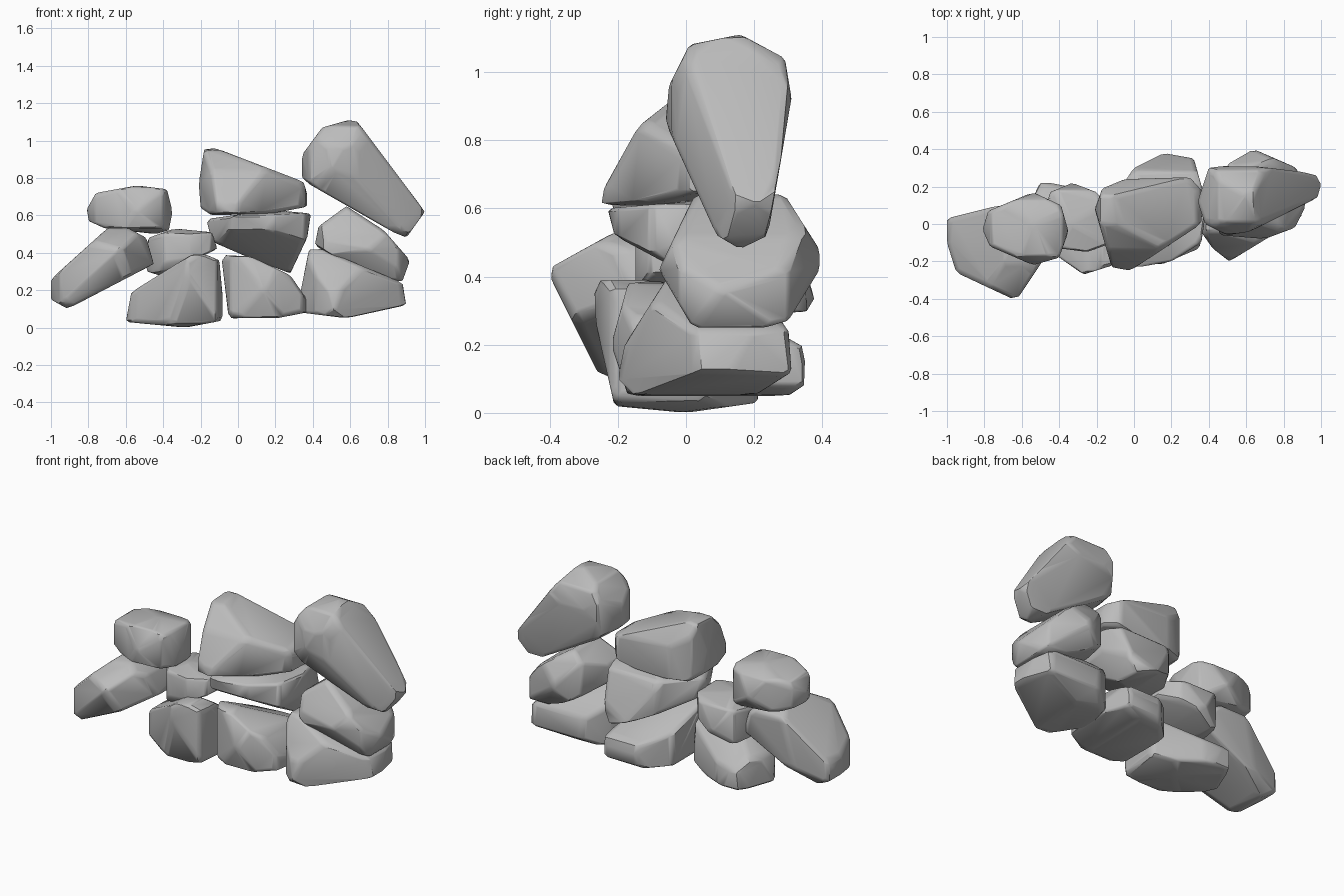
import bpy
import bmesh
from mathutils import Vector

default_cube = bpy.data.objects.get("Cube")
if default_cube:
    bpy.data.objects.remove(default_cube, do_unlink=True)

# One plain stone colour
stone = bpy.data.materials.new("stone_grey")
stone.use_nodes = True
grey = (0.5, 0.5, 0.5, 1)
stone.diffuse_color = grey
stone.node_tree.nodes["Principled BSDF"].inputs["Base Color"].default_value = grey


def cut_to_outline(block, outline, horizontal, vertical):
    """Trim the block with one plane per edge of a convex outline."""
    points = [Vector(p) for p in outline]
    middle = sum(points, Vector((0, 0))) / len(points)
    for start, end in zip(points, points[1:] + points[:1]):
        edge = end - start
        normal = Vector((edge.y, -edge.x)).normalized()
        if normal.dot(start - middle) < 0:
            normal.negate()
        reach = max(normal.dot(p) for p in points)
        direction = Vector((0, 0, 0))
        direction[horizontal], direction[vertical] = normal
        bmesh.ops.bisect_plane(
            block, geom=block.verts[:] + block.edges[:] + block.faces[:],
            dist=0.0001, plane_co=direction * reach, plane_no=direction,
            clear_outer=True)
        open_edges = [e for e in block.edges if e.is_boundary]
        if open_edges:
            bmesh.ops.holes_fill(block, edges=open_edges, sides=0)


def hull_of(points):
    """Wrap points in a convex skin with clean flat facets."""
    skin = bmesh.new()
    for p in points:
        skin.verts.new(p)
    bmesh.ops.remove_doubles(skin, verts=skin.verts[:], dist=0.01)
    bmesh.ops.convex_hull(skin, input=skin.verts[:])
    loose = [v for v in skin.verts if not v.link_faces]
    bmesh.ops.delete(skin, geom=loose, context='VERTS')
    bmesh.ops.dissolve_limit(skin, angle_limit=0.03,
                             verts=skin.verts[:], edges=skin.edges[:])
    bmesh.ops.recalc_face_normals(skin, faces=skin.faces[:])
    return skin


def rock(name, front, top, side):
    """Carve a rock from its three outlines, then wear down the edges."""
    block = bmesh.new()
    bmesh.ops.create_cube(block, size=4)
    cut_to_outline(block, front, 0, 2)
    cut_to_outline(block, top, 0, 1)
    cut_to_outline(block, side, 1, 2)
    skin = hull_of([v.co.copy() for v in block.verts])
    block.free()
    for wear in (0.16, 0.1):
        worn = [v.co.lerp(f.calc_center_median(), wear)
                for f in skin.faces for v in f.verts]
        skin.free()
        skin = hull_of(worn)
    for face in skin.faces:
        face.smooth = True
    for edge in skin.edges:
        edge.smooth = edge.calc_face_angle(0) < 0.6
    mesh = bpy.data.meshes.new(name)
    skin.to_mesh(mesh)
    skin.free()
    mesh.materials.append(stone)
    obj = bpy.data.objects.new(name, mesh)
    bpy.context.collection.objects.link(obj)
    return obj


# Bottom course
rock("bottom_rock_right_end",
     front=[(-.6, .03), (-.28, 0), (-.07, .04), (-.1, .36), (-.17, .39),
            (-.25, .39), (-.57, .19)],
     top=[(-.6, 0), (-.5, .23), (-.35, .2), (-.08, .05), (-.11, -.22),
          (-.27, -.27), (-.57, -.06)],
     side=[(-.28, .33), (-.25, .39), (-.1, .39), (.22, .15), (.21, .03),
           (0, 0), (-.21, .02)])
rock("bottom_rock_middle",
     front=[(-.09, .39), (-.05, .05), (.16, .04), (.36, .08), (.39, .12),
            (.28, .28), (.07, .38)],
     top=[(-.09, -.05), (-.05, .2), (.1, .35), (.32, .35), (.39, .1),
          (.35, -.13), (.14, -.22), (-.04, -.15)],
     side=[(-.22, .2), (-.17, .38), (-.08, .39), (.34, .2), (.36, .09),
           (.3, .05), (-.17, .05)])
rock("bottom_rock_left_end",
     front=[(.38, .42), (.32, .12), (.34, .08), (.58, .05), (.9, .12),
            (.88, .24), (.45, .42)],
     top=[(.33, 0), (.37, .2), (.5, .31), (.85, .31), (.92, .05),
          (.51, -.2), (.42, -.13)],
     side=[(-.2, .1), (-.18, .2), (-.04, .42), (.1, .42), (.3, .25),
           (.31, .12), (.2, .05), (-.15, .05)])

# Middle course
rock("middle_rock_small",
     front=[(-.49, .3), (-.48, .48), (-.34, .53), (-.14, .51), (-.11, .42),
            (-.25, .36), (-.42, .28)],
     top=[(-.49, 0), (-.45, .17), (-.33, .22), (-.2, .17), (-.11, .05),
          (-.14, -.11), (-.25, -.15), (-.4, -.13)],
     side=[(-.15, .5), (-.17, .4), (-.1, .3), (.15, .27), (.22, .36),
           (.18, .5), (0, .53)])
rock("middle_rock_centre",
     front=[(-.17, .58), (-.14, .46), (.09, .36), (.28, .29), (.37, .48),
            (.39, .61), (.18, .63)],
     top=[(-.17, .05), (0, .3), (.16, .38), (.32, .35), (.39, .1),
          (.36, -.1), (.2, -.2), (-.03, -.24)],
     side=[(-.23, .6), (-.21, .52), (.2, .3), (.37, .28), (.38, .34),
           (.28, .6), (.1, .63)])
rock("middle_rock_left_end",
     front=[(.58, .65), (.43, .54), (.41, .44), (.61, .32), (.78, .25),
            (.88, .25), (.92, .36), (.78, .52)],
     top=[(.41, .1), (.5, .32), (.64, .4), (.87, .3), (.92, .1),
          (.86, -.02), (.7, -.08), (.46, -.06)],
     side=[(-.08, .42), (.03, .65), (.29, .64), (.41, .45), (.3, .27),
           (.16, .23), (.02, .25)])

# Leaning slab and its cap
rock("leaning_slab",
     front=[(-1, .26), (-1, .15), (-.91, .1), (-.45, .34), (-.49, .48),
            (-.62, .55), (-.7, .53)],
     top=[(-1, .03), (-1, -.1), (-.95, -.26), (-.63, -.41), (-.45, -.14),
          (-.46, .1), (-.72, .1)],
     side=[(-.41, .42), (-.25, .1), (0, .1), (.08, .2), (.1, .5),
           (-.05, .55), (-.21, .53)])
rock("cap_rock",
     front=[(-.81, .63), (-.8, .57), (-.71, .53), (-.44, .5), (-.37, .52),
            (-.35, .62), (-.38, .74), (-.54, .76), (-.76, .72)],
     top=[(-.81, -.03), (-.78, .07), (-.54, .17), (-.39, .1), (-.35, -.04),
          (-.4, -.18), (-.54, -.22), (-.77, -.12)],
     side=[(-.22, .62), (-.19, .53), (.1, .5), (.17, .6), (.13, .72),
           (0, .76), (-.17, .75)])

# Top course
rock("top_rock_centre",
     front=[(-.12, .96), (-.18, .96), (-.21, .77), (-.2, .64), (-.14, .6),
            (.18, .61), (.39, .65), (.35, .78)],
     top=[(-.21, .08), (-.17, .19), (-.05, .24), (.3, .25), (.37, .17),
          (.36, 0), (-.02, -.25), (-.12, -.23)],
     side=[(-.25, .61), (-.24, .66), (-.14, .84), (0, .95), (.15, .96),
           (.25, .8), (.24, .6)])
rock("top_rock_tall",
     front=[(.34, .92), (.34, .79), (.83, .51), (.9, .48), (1, .62),
            (.64, 1.1), (.59, 1.11), (.45, 1.07)],
     top=[(.34, .12), (.38, 0), (.5, -.06), (.62, -.04), (.98, .14),
          (1, .21), (.97, .27), (.56, .32), (.4, .3)],
     side=[(-.06, .85), (-.05, .96), (.01, 1.08), (.16, 1.11), (.29, 1.04),
           (.31, .92), (.24, .52), (.16, .48), (.09, .52)])
